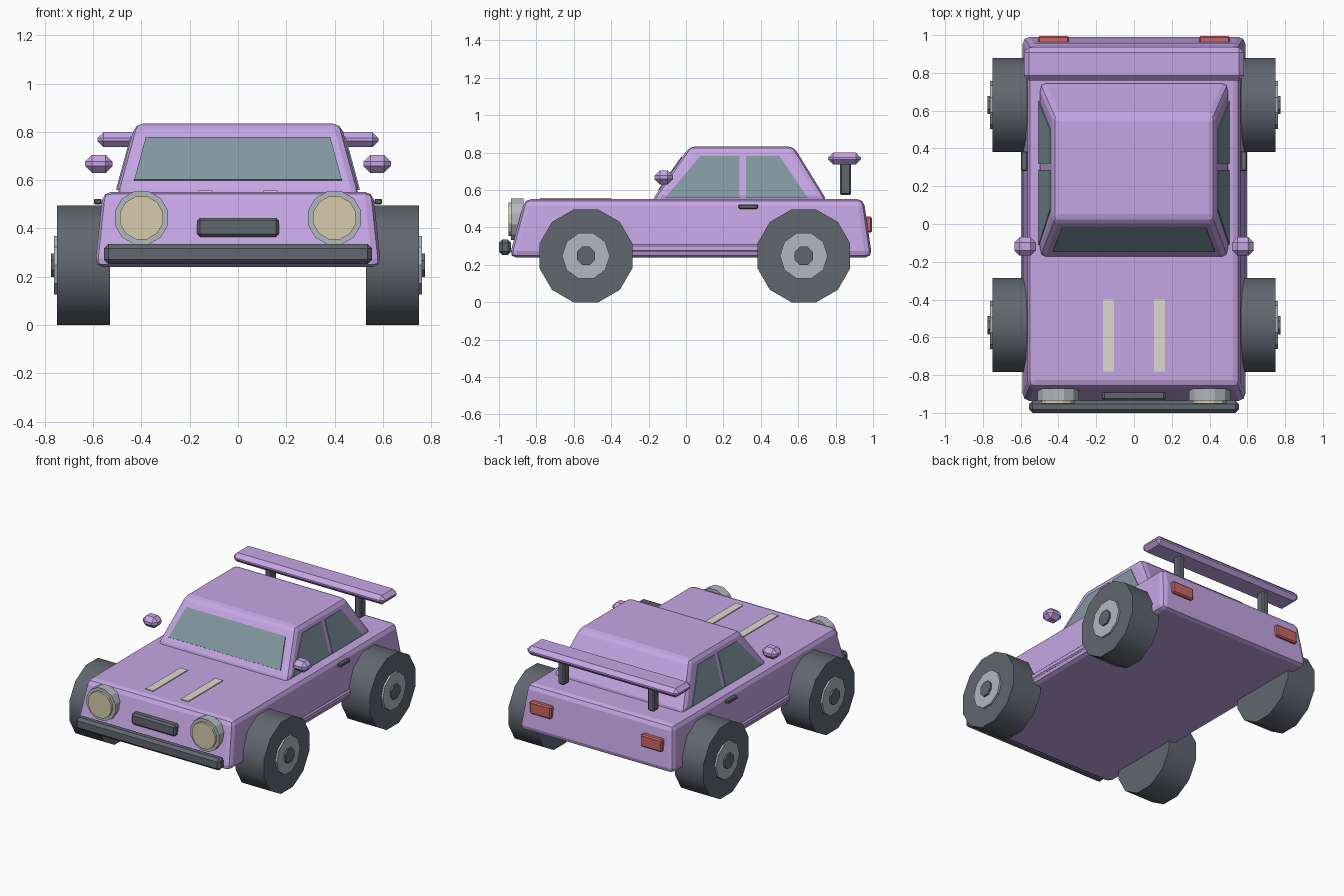
import bpy, bmesh
from math import pi
from mathutils import Matrix, Vector

if "Cube" in bpy.data.objects:
    bpy.data.objects.remove(bpy.data.objects["Cube"])


def material(name, rgb):
    m = bpy.data.materials.new(name)
    m.diffuse_color = (*rgb, 1)
    m.use_nodes = True
    m.node_tree.nodes["Principled BSDF"].inputs["Base Color"].default_value = m.diffuse_color
    return m


PAINT = material("lilac paint", (0.56, 0.38, 0.78))
DARK = material("dark rubber", (0.12, 0.135, 0.16))
GLASS = material("glass", (0.22, 0.31, 0.35))
RIM = material("rim silver", (0.45, 0.48, 0.51))
LENS = material("lens cream", (0.68, 0.60, 0.42))
STRIPE = material("stripe cream", (0.72, 0.70, 0.62))
RED = material("tail red", (0.60, 0.13, 0.13))


def finish(name, bm, mat, bevel=0, segments=1):
    bmesh.ops.recalc_face_normals(bm, faces=bm.faces)
    me = bpy.data.meshes.new(name)
    bm.to_mesh(me)
    bm.free()
    me.materials.append(mat)
    ob = bpy.data.objects.new(name, me)
    bpy.context.collection.objects.link(ob)
    if bevel:
        b = ob.modifiers.new("bevel", 'BEVEL')
        b.width, b.segments, b.limit_method = bevel, segments, 'NONE'
    return ob


def taper(name, low, high, z0, z1, mat, bevel=0, segments=1):
    """Box with a different rectangle (x0, x1, y0, y1) at bottom and top."""
    bm = bmesh.new()
    rings = []
    for (x0, x1, y0, y1), z in ((low, z0), (high, z1)):
        rings.append([bm.verts.new((x, y, z)) for x, y in
                      ((x0, y0), (x1, y0), (x1, y1), (x0, y1))])
    a, b = rings
    bm.faces.new(a)
    bm.faces.new(b)
    for i in range(4):
        j = (i + 1) % 4
        bm.faces.new((a[i], a[j], b[j], b[i]))
    return finish(name, bm, mat, bevel, segments)


def box(name, x, y, z, mat, bevel=0, segments=1):
    r = (min(x), max(x), *y)
    return taper(name, r, r, *z, mat, bevel, segments)


def disc(name, start, end, radius, sides, mat):
    """Cylinder between two points, with flats facing the axes."""
    a, b = Vector(start), Vector(end)
    bm = bmesh.new()
    rot = (b - a).to_track_quat('Z', 'Y').to_matrix().to_4x4()
    bmesh.ops.create_cone(bm, cap_ends=True, segments=sides, radius1=radius,
                          radius2=radius, depth=(b - a).length,
                          matrix=Matrix.Translation((a + b) / 2) @ rot
                          @ Matrix.Rotation(pi / sides, 4, 'Z'))
    return finish(name, bm, mat)


def pane(name, points):
    bm = bmesh.new()
    bm.faces.new([bm.verts.new(p) for p in points])
    ob = finish(name, bm, GLASS)
    s = ob.modifiers.new("thickness", 'SOLIDIFY')
    s.thickness, s.offset = 0.008, 0
    return ob


# Body shell and cabin
taper("body", (-.593, .593, -.945, .995), (-.56, .56, -.862, .95),
      .24, .552, PAINT, .035, 2)
taper("cabin", (-.506, .506, -.185, .757), (-.426, .426, .02, .575),
      .54, .834, PAINT, .032, 2)


# Windows lie on the sloped cabin faces
def front_y(z):
    return -.185 + (z - .54) * .205 / .294 - .002


def side_x(z):
    return .506 - (z - .54) * .08 / .294 + .001


lo, hi = .60, .777
pane("windscreen", [(-.43, front_y(lo), lo), (.43, front_y(lo), lo),
                    (.382, front_y(hi), hi), (-.382, front_y(hi), hi)])
lo, hi = .56, .78
for s, side in ((-1, "left"), (1, "right")):
    for name, y in (("front", (-.11, .285, .285, .075)),
                    ("rear", (.32, .65, .50, .32))):
        pane(f"{side}_{name}_window",
             [(s * side_x(z), yy, z) for yy, z in zip(y, (lo, lo, hi, hi))])

# Bumper and grille
box("front_bumper", (-.555, .555), (-1.0, -.935), (.253, .336), DARK, .018)
box("grille", (-.169, .169), (-.935, -.88), (.365, .444), DARK, .012)

# Spoiler wing
box("spoiler_wing", (-.583, .583), (.76, .935), (.737, .80), PAINT, .026)

for s, side in ((-1, "left"), (1, "right")):
    # Wheels with hub and cap
    for y, end in ((-.535, "front"), (.63, "rear")):
        tyre = disc(f"{end}_{side}_tyre", (s * .53, y, .248),
                    (s * .75, y, .248), .2567, 12, DARK)
        bpy.context.view_layer.objects.active = tyre
        tyre.select_set(True)
        bpy.ops.object.shade_smooth_by_angle(angle=.7)
        tyre.select_set(False)
        disc(f"{end}_{side}_hub", (s * .74, y, .248),
             (s * .763, y, .248), .128, 10, RIM)
        disc(f"{end}_{side}_cap", (s * .75, y, .248),
             (s * .775, y, .248), .053, 8, DARK)

    # Lamps
    disc(f"{side}_headlight_rim", (s * .4, -.87, .444),
         (s * .4, -.935, .444), .114, 12, RIM)
    disc(f"{side}_headlight_lens", (s * .4, -.90, .444),
         (s * .4, -.95, .444), .092, 12, LENS)
    box(f"{side}_tail_light", (s * .344, s * .508), (.955, .995),
        (.373, .458), RED, .008)

    # Mirror, door handle, sill, bonnet stripe and spoiler post
    box(f"{side}_mirror", (s * .52, s * .633), (-.168, -.07),
        (.63, .705), PAINT, .028)
    box(f"{side}_door_handle", (s * .565, s * .597), (.28, .385),
        (.50, .523), DARK, .005)
    box(f"{side}_sill", (s * .56, s * .597), (-.45, .55),
        (.27, .31), PAINT, .008)
    box(f"{side}_bonnet_stripe", (s * .106, s * .164), (-.78, -.40),
        (.545, .558), STRIPE)
    box(f"{side}_spoiler_post", (s * .32, s * .37), (.823, .882),
        (.573, .745), DARK, .008)
